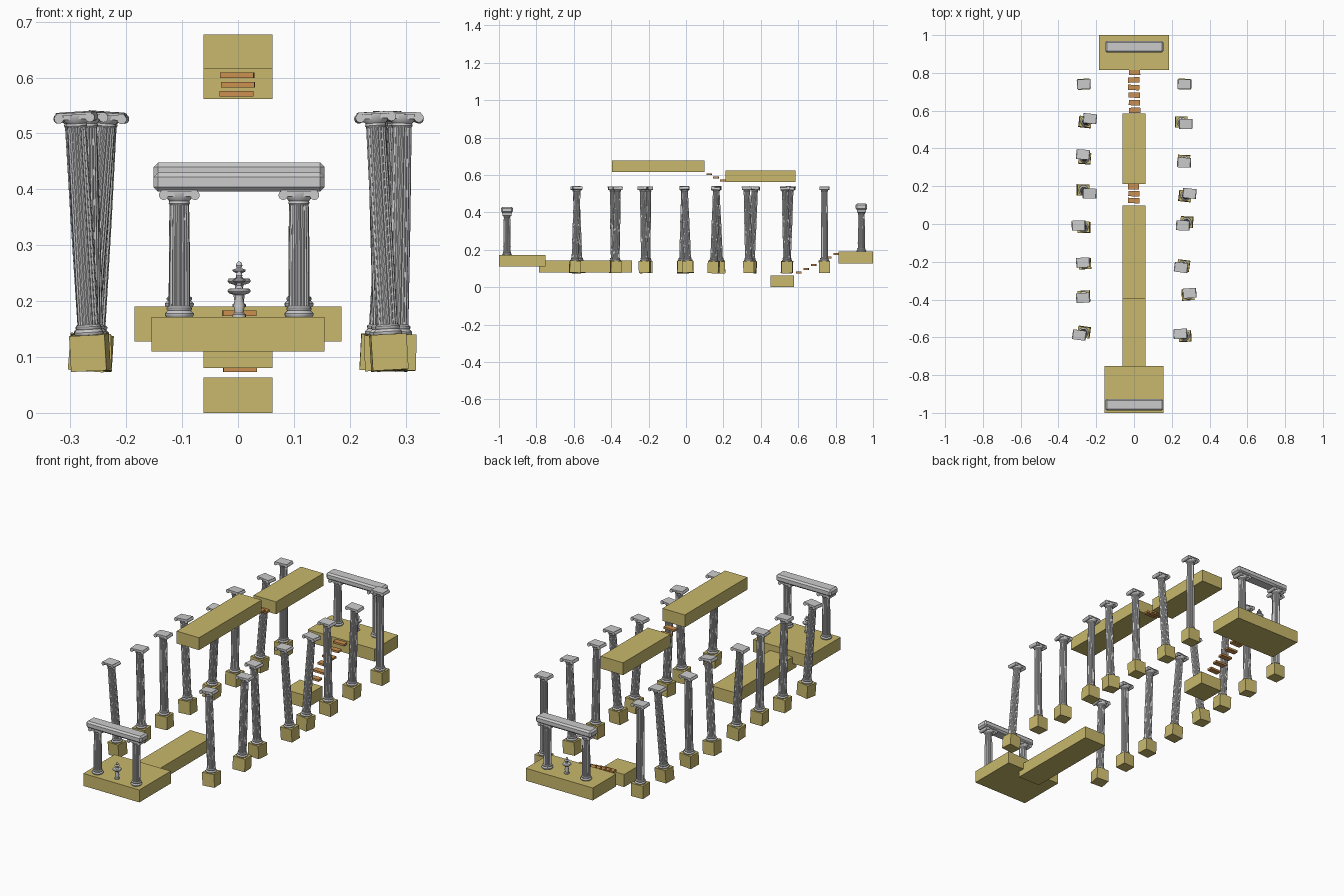
import bpy, bmesh, math, random
from mathutils import Matrix, Vector

if "Cube" in bpy.data.objects:
    bpy.data.objects.remove(bpy.data.objects["Cube"])

random.seed(4)


def material(name, col):
    m = bpy.data.materials.new(name)
    m.diffuse_color = (*col, 1)
    m.use_nodes = True
    m.node_tree.nodes["Principled BSDF"].inputs["Base Color"].default_value = m.diffuse_color
    return m


SAND = material("sandstone", (0.58, 0.48, 0.15))
WOOD = material("wood", (0.60, 0.28, 0.08))


def make(name, bm, mat=None, matrix=None, smooth=False):
    bmesh.ops.recalc_face_normals(bm, faces=bm.faces)
    me = bpy.data.meshes.new(name)
    bm.to_mesh(me)
    bm.free()
    if mat:
        me.materials.append(mat)
    ob = bpy.data.objects.new(name, me)
    bpy.context.collection.objects.link(ob)
    if matrix:
        ob.matrix_world = matrix
    if smooth:
        bpy.ops.object.select_all(action='DESELECT')
        ob.select_set(True)
        bpy.context.view_layer.objects.active = ob
        bpy.ops.object.shade_smooth_by_angle(angle=math.radians(40))
    return ob


def add_box(bm, center, size):
    bmesh.ops.create_cube(bm, size=1, matrix=Matrix.Translation(center) @ Matrix.Diagonal((*size, 1)))


def box(name, x, y, z, mat=None):
    bm = bmesh.new()
    spans = (x, y, z)
    add_box(bm, [(a + b) / 2 for a, b in spans], [b - a for a, b in spans])
    return make(name, bm, mat)


def loft(bm, rings):
    loops = [[bm.verts.new(p) for p in r] for r in rings]
    for a, b in zip(loops, loops[1:]):
        n = len(a)
        for i in range(n):
            bm.faces.new((a[i], a[(i + 1) % n], b[(i + 1) % n], b[i]))
    bm.faces.new(loops[0])
    bm.faces.new(loops[-1])


def ring(r, z, n=20, flute=0.0):
    pts = []
    for i in range(n):
        rr = r * (1 - flute * (i % 3 == 2))
        a = 2 * math.pi * i / n
        pts.append((rr * math.cos(a), rr * math.sin(a), z))
    return pts


def lathe(bm, profile, n=20):
    loft(bm, [ring(r, z, n) for r, z in profile])


def column(name, h, matrix):
    bm = bmesh.new()
    # moulded foot
    lathe(bm, [(0.024, 0), (0.026, 0.003), (0.026, 0.006), (0.023, 0.009), (0.021, 0.011),
               (0.0225, 0.013), (0.0225, 0.016), (0.019, 0.019)])
    # fluted, tapered shaft
    loft(bm, [ring(0.0190, 0.015, 48, 0.1), ring(0.0187, h * 0.5, 48, 0.1), ring(0.0172, h - 0.022, 48, 0.1)])
    # neck and flared cushion under the scrolls
    lathe(bm, [(0.017, h - 0.026), (0.019, h - 0.023), (0.018, h - 0.019), (0.024, h - 0.012), (0.025, h - 0.004)])
    # scrolls and slab of the capital
    for s in (-1, 1):
        bmesh.ops.create_cone(bm, cap_ends=True, segments=14, radius1=0.0085, radius2=0.0085, depth=0.05,
                              matrix=Matrix.Translation((s * 0.028, 0, h - 0.0085)) @ Matrix.Rotation(math.pi / 2, 4, 'X'))
    add_box(bm, (0, 0, h - 0.006), (0.056, 0.046, 0.010))
    add_box(bm, (0, 0, h - 0.001), (0.064, 0.052, 0.004))
    return make(name, bm, None, matrix, True)


# platforms and walkways
W = (-0.062, 0.062)
box("front_platform", (-0.155, 0.155), (-1.0, -0.752), (0.11, 0.172), SAND)
box("back_platform", (-0.185, 0.185), (0.815, 1.0), (0.128, 0.19), SAND)
box("front_walkway", W, (-0.785, -0.29), (0.08, 0.142), SAND)
box("low_block", W, (0.452, 0.577), (0.0, 0.063), SAND)
box("high_walkway_front", W, (-0.396, 0.098), (0.615, 0.677), SAND)
box("high_walkway_back", W, (0.212, 0.585), (0.562, 0.624), SAND)


# floating step slabs
def steps(name, n, y0, y1, z0, z1):
    for i in range(n):
        t = i / (n - 1)
        y, z, x = y0 + (y1 - y0) * t, z0 + (z1 - z0) * t, random.uniform(-0.003, 0.004)
        bm = bmesh.new()
        add_box(bm, (0, 0, 0), (0.060, 0.028, 0.010))
        make(f"{name}_{i + 1}", bm, WOOD,
             Matrix.Translation((x, y, z)) @ Matrix.Rotation(random.uniform(-0.05, 0.05), 4, 'Z'))


steps("high_step", 3, 0.124, 0.197, 0.604, 0.571)
steps("low_step", 6, 0.602, 0.803, 0.078, 0.178)

# gates with lintel and small fountain
for side, y, z in (("front", -0.957, 0.172), ("back", 0.938, 0.19)):
    for x, lr in ((-0.105, "left"), (0.109, "right")):
        column(f"{side}_gate_column_{lr}", 0.226, Matrix.Translation((x, y, z)))
    beam = box(f"{side}_gate_beam", (-0.151, 0.155), (y - 0.031, y + 0.031), (z + 0.224, z + 0.258))
    bev = beam.modifiers.new("bevel", 'BEVEL')
    bev.width = 0.008
    bev.segments = 1
    bm = bmesh.new()
    lathe(bm, [(0.012, 0), (0.012, 0.004), (0.008, 0.007), (0.010, 0.020), (0.007, 0.034), (0.008, 0.039),
               (0.018, 0.042), (0.021, 0.046), (0.019, 0.050), (0.007, 0.051), (0.004, 0.056), (0.005, 0.060),
               (0.011, 0.063), (0.012, 0.066), (0.004, 0.069), (0.006, 0.074), (0.004, 0.079), (0.001, 0.081)], 16)
    make(f"{side}_fountain", bm, None, Matrix.Translation((0.002, y, z)), True)

# leaning side columns on blocks: base x, y, then top x, y
LEFT = [(-.266, .740, -.266, .740), (-.259, .540, -.233, .558), (-.261, .347, -.270, .368), (-.270, .180, -.235, .161),
        (-.265, -.018, -.294, -.008), (-.260, -.210, -.270, -.204), (-.265, -.382, -.270, -.391),
        (-.265, -.572, -.290, -.588)]
RIGHT = [(.267, .740, .267, .740), (.251, .540, .274, .529), (.265, .336, .265, .325), (.270, .148, .294, .162),
         (.280, .010, .259, -.008), (.262, -.220, .249, -.230), (.285, -.375, .294, -.366), (.270, -.594, .245, -.581)]
for side, rows in (("left", LEFT), ("right", RIGHT)):
    for i, (bx, by, tx, ty) in enumerate(rows):
        base = Vector((bx, by, 0.108))
        axis = Vector((tx, ty, 0.537)) - base
        yaw = math.radians(random.uniform(-9, 5))
        m = (Matrix.Translation(base) @ Vector((0, 0, 1)).rotation_difference(axis).to_matrix().to_4x4()
             @ Matrix.Rotation(yaw, 4, 'Z'))
        bm = bmesh.new()
        add_box(bm, (0, 0, 0), (0.064, 0.058, 0.064))
        make(f"{side}_column_block_{i + 1}", bm, SAND, m)
        column(f"{side}_column_{i + 1}", axis.length - 0.031, m @ Matrix.Translation((0, 0, 0.031)))
